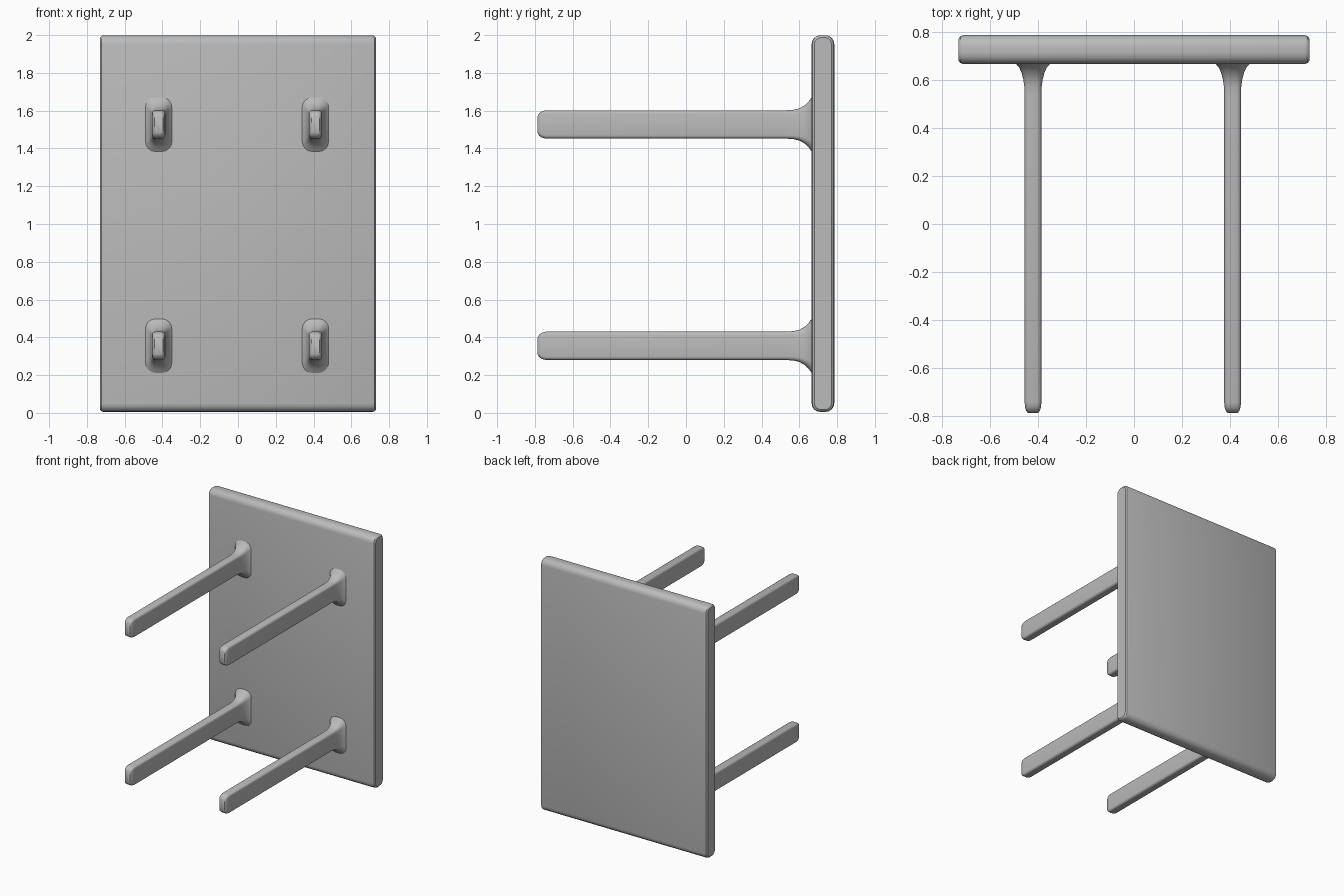
import bpy, bmesh, math
from mathutils import Vector

if "Cube" in bpy.data.objects:
    bpy.data.objects.remove(bpy.data.objects["Cube"])

grey = bpy.data.materials.new("plain grey")
grey.diffuse_color = (0.5, 0.5, 0.5, 1)
grey.use_nodes = True
grey.node_tree.nodes["Principled BSDF"].inputs["Base Color"].default_value = grey.diffuse_color


def rounded_rect(hu, hv, r, steps=4):
    """Outline of a rounded rectangle with half sizes hu, hv."""
    pts = []
    for k, (su, sv) in enumerate([(1, 1), (-1, 1), (-1, -1), (1, -1)]):
        for i in range(steps + 1):
            a = math.radians(90 * (k + i / steps))
            pts.append((su * (hu - r) + r * math.cos(a), sv * (hv - r) + r * math.sin(a)))
    return pts


def loft(name, sections, place):
    """Skin rounded rectangles (t, half_u, half_v, radius) along an axis."""
    bm = bmesh.new()
    rings = [[bm.verts.new(place(t, u, v)) for u, v in rounded_rect(hu, hv, r)]
             for t, hu, hv, r in sections]
    n = len(rings[0])
    for a, b in zip(rings, rings[1:]):
        for i in range(n):
            j = (i + 1) % n
            bm.faces.new((a[i], a[j], b[j], b[i]))
    bm.faces.new(rings[0])
    bm.faces.new(rings[-1])
    bmesh.ops.recalc_face_normals(bm, faces=bm.faces)
    mesh = bpy.data.meshes.new(name)
    bm.to_mesh(mesh)
    bm.free()
    mesh.materials.append(grey)
    obj = bpy.data.objects.new(name, mesh)
    bpy.context.collection.objects.link(obj)
    bpy.ops.object.select_all(action='DESELECT')
    bpy.context.view_layer.objects.active = obj
    obj.select_set(True)
    bpy.ops.object.shade_smooth_by_angle(angle=math.radians(35))
    return obj


# Table top: upright slab with rounded top and bottom edges, small side bevels
half = [(0.73, 0.045, 0.985, 0.035), (0.722, 0.056, 0.994, 0.043), (0.71, 0.06, 0.997, 0.046)]
slab = half + [(-t, hu, hv, r) for t, hu, hv, r in reversed(half)]
loft("table_top", slab, lambda t, u, v: Vector((t, 0.725 + u, 1.002 + v)))

# Legs: thin bars with a rounded tip and a flared root
tip = [(-0.785, 0.022, 0.045, 0.012), (-0.777, 0.028, 0.06, 0.016),
       (-0.762, 0.033, 0.07, 0.018), (-0.74, 0.035, 0.075, 0.018), (0.53, 0.035, 0.075, 0.018)]
flare = [(0.57, 0.036, 0.078, 0.02), (0.60, 0.040, 0.085, 0.025), (0.63, 0.048, 0.102, 0.033),
         (0.65, 0.057, 0.122, 0.042), (0.667, 0.072, 0.146, 0.055), (0.69, 0.072, 0.146, 0.055)]
for side, x in (("left", -0.42), ("right", 0.41)):
    for level, z in (("lower", 0.355), ("upper", 1.527)):
        loft(f"{level}_{side}_leg", tip + flare,
             lambda t, u, v, x=x, z=z: Vector((x + u, t, z + v)))
